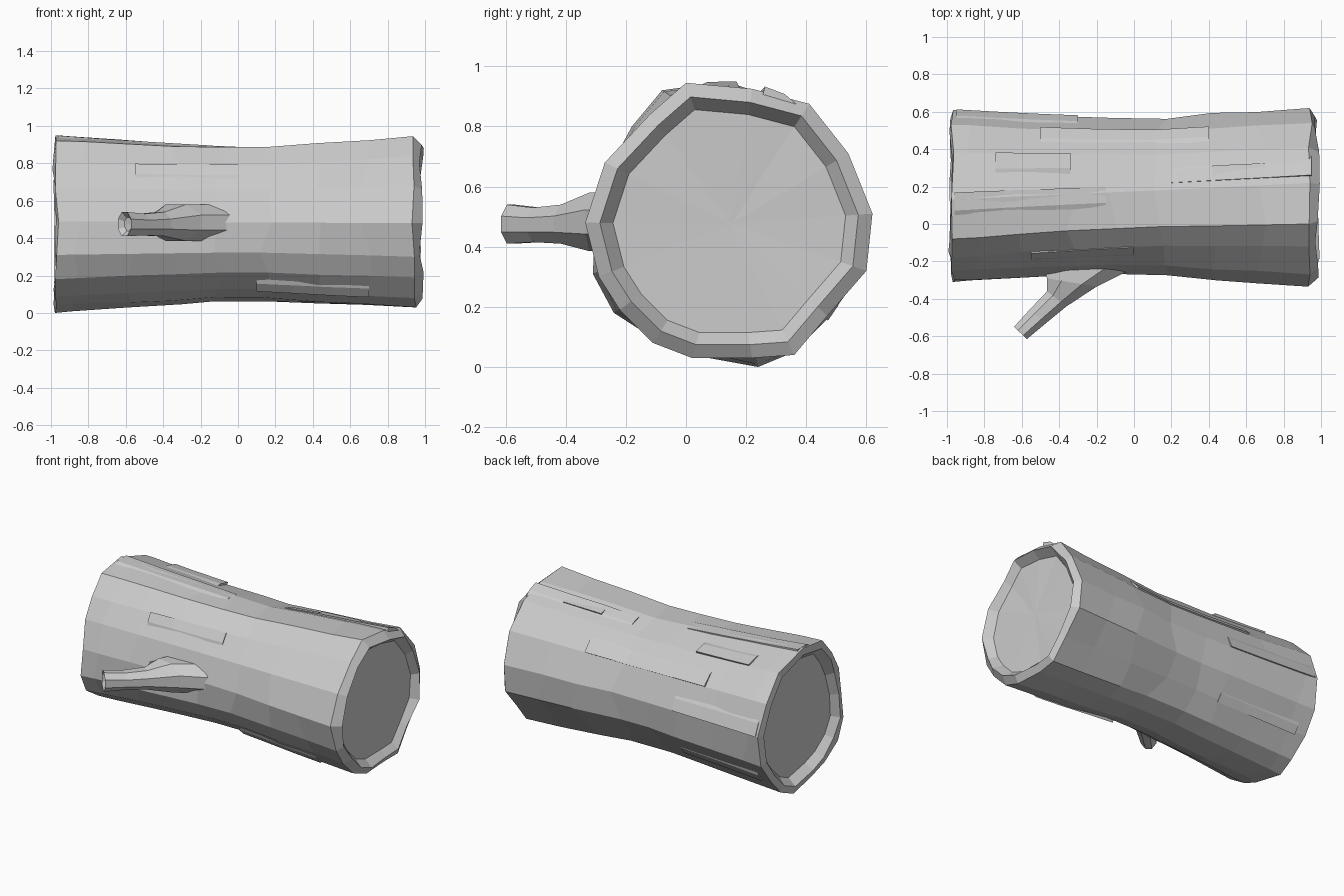
import bpy, bmesh, math, random

if "Cube" in bpy.data.objects:
    bpy.data.objects.remove(bpy.data.objects["Cube"])

random.seed(7)
CY, CZ = 0.15, 0.475

# End cross-sections (y, z), clockwise from the top, seen from +x
RIGHT = [(0, .945), (.22, .925), (.41, .875), (.54, .71), (.62, .51), (.60, .32), (.47, .17), (.36, .04),
         (.22, .03), (.02, .03), (-.11, .08), (-.22, .19), (-.29, .30), (-.335, .48), (-.27, .68), (-.12, .84)]
LEFT = [(-.08, .92), (.13, .95), (.38, .87), (.53, .72), (.61, .52), (.58, .31), (.48, .17), (.36, .05),
        (.24, .0), (.02, .04), (-.10, .09), (-.24, .18), (-.31, .31), (-.30, .49), (-.25, .67), (-.18, .80)]
N = len(RIGHT)
# Stations along the trunk: x, scale of the cross-section
STATIONS = [(-.97, 1.0), (-.86, .985), (-.6, .95), (-.33, .925), (-.1, .9), (.14, .895),
            (.42, .94), (.68, .965), (.94, 1.0)]


def section(x, s):
    t = (x + 0.97) / 1.91
    return [(CY + (a[0] * (1 - t) + b[0] * t - CY) * s, CZ + (a[1] * (1 - t) + b[1] * t - CZ) * s)
            for a, b in zip(LEFT, RIGHT)]


def make(name, loops, tip_centres=(None, None)):
    """Loft closed loops of points; close each end flat or with a fan to a centre."""
    bm = bmesh.new()
    rows = [[bm.verts.new(p) for p in loop] for loop in loops]
    n = len(rows[0])
    for a, b in zip(rows, rows[1:]):
        for i in range(n):
            bm.faces.new((a[i], a[(i + 1) % n], b[(i + 1) % n], b[i]))
    for row, c in zip((rows[0], rows[-1]), tip_centres):
        if c is None:
            bm.faces.new(row)
        else:
            v = bm.verts.new(c)
            for i in range(n):
                bm.faces.new((row[i], row[(i + 1) % n], v))
    bmesh.ops.recalc_face_normals(bm, faces=bm.faces)
    me = bpy.data.meshes.new(name)
    bm.to_mesh(me)
    bm.free()
    ob = bpy.data.objects.new(name, me)
    bpy.context.collection.objects.link(ob)
    return ob


# Trunk with waist, uneven bark rim and recessed cut faces
body = []
for k, (x, s) in enumerate(STATIONS):
    end = k in (0, len(STATIONS) - 1)
    loop = []
    for y, z in section(x, s):
        f = 1 if end else 1 + random.uniform(-.012, .012)
        dx = random.uniform(-.01, .015) if end else random.uniform(-.04, .04)
        loop.append((x + dx, CY + (y - CY) * f, CZ + (z - CZ) * f))
    body.append(loop)


def end_loop(x, s, jitter):
    src = section(-.97 if x < 0 else .94, s)
    return [(x + random.uniform(-jitter, jitter), y, z) for y, z in src]


loops = ([end_loop(-.93, .81, .004), end_loop(-.985, .90, .015)] + body
         + [end_loop(.98, .90, .015), end_loop(.93, .81, .004)])
make("log_trunk", loops, ((-.925, CY, CZ), (.925, CY, CZ)))


# Bark flakes: thin wedges with one lifted edge
def surface(x, k, lift):
    t = min(max(x, -.97), .94)
    for (x0, s0), (x1, s1) in zip(STATIONS, STATIONS[1:]):
        if x0 <= t <= x1:
            s = s0 + (s1 - s0) * (t - x0) / (x1 - x0)
            break
    sec = section(t, s)
    i, f = int(math.floor(k)), k - math.floor(k)
    a, b = sec[i % N], sec[(i + 1) % N]
    y, z = a[0] * (1 - f) + b[0] * f - CY, a[1] * (1 - f) + b[1] * f - CZ
    r = math.hypot(y, z)
    return (x, CY + y * (r + lift) / r, CZ + z * (r + lift) / r)


# x start, x end, lifted side, buried side (in profile index), lift at start, lift at end
FLAKES = [(-.96, -.15, 1.15, .3, .012, .004), (.2, .95, 1.2, 1.9, .004, .018), (-.74, -.34, 2.0, 1.3, .012, .012),
          (.42, .7, 1.6, 1.0, .01, .01), (-.5, .4, 3.0, 2.2, .01, .01), (-.95, -.3, 4.0, 3.2, .004, .004),
          (.1, .7, 10.0, 10.8, .012, .012), (-.9, -.3, 6.1, 5.4, .01, .01), (-.55, .0, 15.0, 14.2, .01, .01)]
for n, (x0, x1, ka, kb, l0, l1) in enumerate(FLAKES):
    rings = []
    for t in (0, .33, .67, 1):
        x = x0 + (x1 - x0) * t
        l = l0 + (l1 - l0) * t
        rings.append([surface(x, ka, l), surface(x, (ka + kb) / 2, l * .6), surface(x, kb, -.02),
                      surface(x, ka, -.03)])
    make(f"bark_flake_{n + 1}", rings)

# Branch stub: left point, right point (x, y), low and high z of each ring
BRANCH = [((-.50, -.20), (.05, -.21), .385, .58), ((-.465, -.29), (-.20, -.335), .385, .58),
          ((-.465, -.36), (-.36, -.44), .41, .54), ((-.56, -.46), (-.47, -.53), .415, .53),
          ((-.642, -.55), (-.572, -.615), .41, .54)]
rings = []
for (ax, ay), (bx, by), lo, hi in BRANCH:
    rings.append([])
    for i in range(8):
        a = math.tau * (i + .5) / 8
        u, w = .5 + .54 * math.cos(a), math.sin(a) * 1.08
        rings[-1].append((ax + (bx - ax) * u, ay + (by - ay) * u, (lo + hi) / 2 + (hi - lo) / 2 * w))
# Hollowed tip
tip = (-.607, -.583, .475)
rings.append([tuple(c + (p - c) * .55 for p, c in zip(q, tip)) for q in rings[-1]])
rings[-1] = [(x + .02, y + .022, z) for x, y, z in rings[-1]]
make("branch_stub", rings, (None, (-.585, -.559, .475)))
